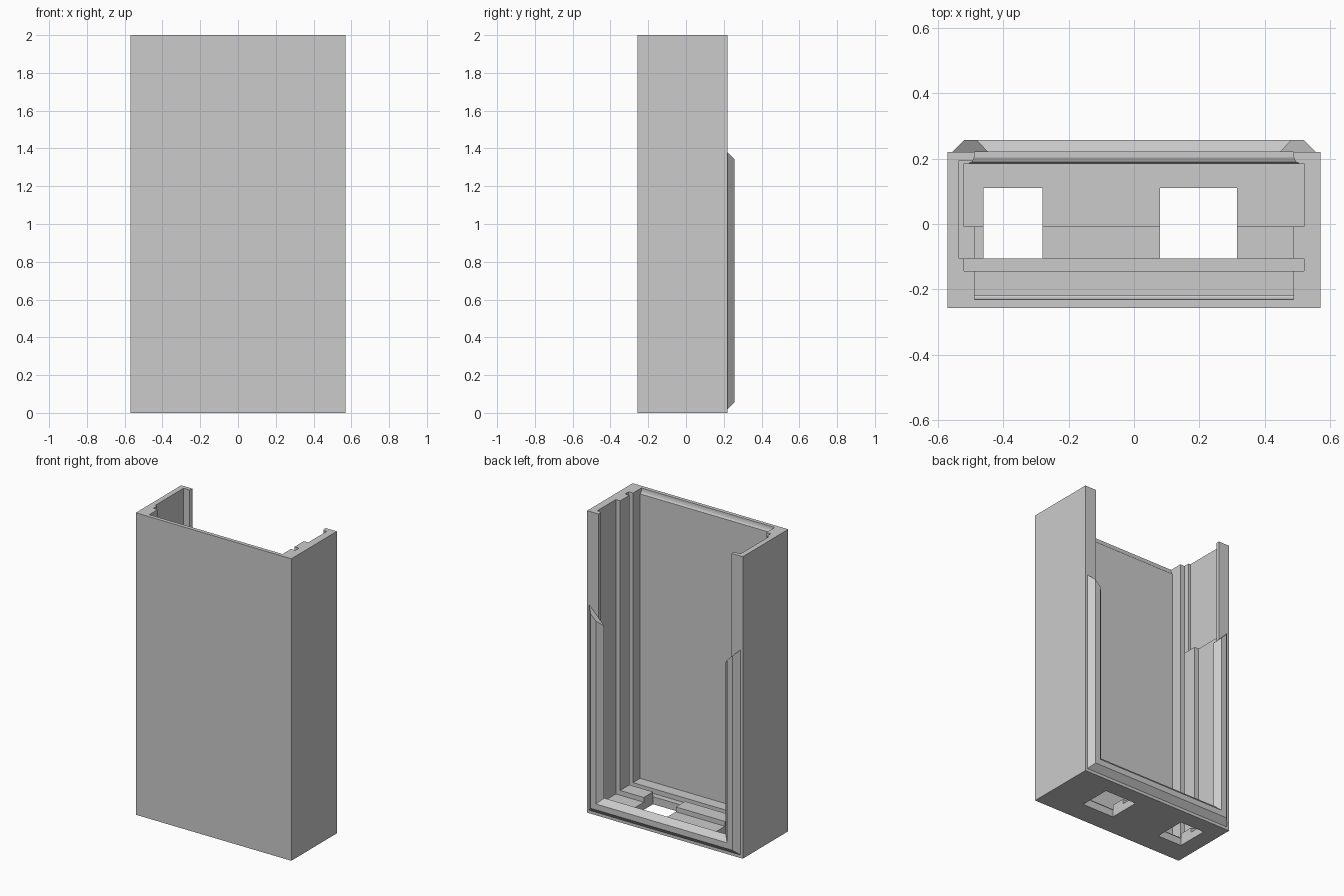
import bpy, bmesh, math

cube = bpy.data.objects.get("Cube")
if cube:
    bpy.data.objects.remove(cube, do_unlink=True)

HALF, FRONT, BACK, TOP = 0.57, -0.256, 0.22, 2.0
ABOVE = 2.2  # cutters run past the open top

grey = bpy.data.materials.new("light grey")
grey.use_nodes = True
grey.diffuse_color = (0.6, 0.6, 0.6, 1)
grey.node_tree.nodes["Principled BSDF"].inputs["Base Color"].default_value = (0.6, 0.6, 0.6, 1)


def loft(name, rings):
    """Closed solid skinned through equal-length rings, capped at both ends."""
    bm = bmesh.new()
    loops = [[bm.verts.new(p) for p in ring] for ring in rings]
    n = len(loops[0])
    for a, b in zip(loops, loops[1:]):
        for i in range(n):
            j = (i + 1) % n
            bm.faces.new((a[i], a[j], b[j], b[i]))
    bm.faces.new(loops[0])
    bm.faces.new(loops[-1])
    bmesh.ops.recalc_face_normals(bm, faces=bm.faces)
    mesh = bpy.data.meshes.new(name)
    bm.to_mesh(mesh)
    bm.free()
    mesh.materials.append(grey)
    obj = bpy.data.objects.new(name, mesh)
    bpy.context.collection.objects.link(obj)
    return obj


def box(name, x0, x1, y0, y1, z0, z1):
    return loft(name, [[(x0, y, z0), (x1, y, z0), (x1, y, z1), (x0, y, z1)] for y in (y0, y1)])


def cut(target, cutter):
    mod = target.modifiers.new("cut", "BOOLEAN")
    mod.operation, mod.solver, mod.object = "DIFFERENCE", "EXACT", cutter
    bpy.context.view_layer.objects.active = target
    bpy.ops.object.modifier_apply(modifier=mod.name)
    bpy.data.objects.remove(cutter, do_unlink=True)


# Outer shell
shell = box("shell", -HALF, HALF, FRONT, BACK, 0, TOP)

# Stepped cavity: (depth, wall thickness), same steps on both sides and the floor
RIB, SLOT = 0.082, 0.05
steps = [(-0.218, RIB), (-0.143, RIB), (-0.143, SLOT), (-0.105, SLOT), (-0.105, RIB),
         (-0.008, RIB), (-0.008, SLOT), (0.185, SLOT), (0.185, RIB - 0.018),
         (0.19, RIB - 0.006), (0.203, RIB), (0.3, RIB)]
cavity = []
for y, t in steps:
    w = HALF - t
    cavity.append([(-w, y, t), (w, y, t), (w, y, ABOVE), (-w, y, ABOVE)])
cut(shell, loft("cavity_cutter", cavity))

# Upper side recess
cut(shell, box("recess_cutter", -0.535, 0, -0.105, 0.194, 1.36, ABOVE))

# Two windows through the floor
for x0, x1 in ((-0.46, -0.28), (0.08, 0.315)):
    cut(shell, box("window_cutter", x0, x1, -0.105, 0.11, -0.1, 0.3))

# Rounded inner lip along the top of the front wall
W = HALF - RIB
lip = [(-0.2, ABOVE), (-0.231, ABOVE), (-0.231, TOP)]
lip += [(-0.231 + 0.014 * (1 - math.cos(a)), TOP - 0.035 * math.sin(a))
        for a in (math.pi / 8 * k for k in range(1, 5))]
lip.append((-0.2, TOP - 0.035))
cut(shell, loft("lip_cutter", [[(x, y, z) for y, z in lip] for x in (-W, W)]))

# Raised U-shaped rear trim with chamfered section and mitred upper ends
section = [(0, BACK), (0.036, 0.256), (0.075, 0.256), (0.11, BACK)]
path = [(-0.555, 1.38, 1, -1), (-0.555, 0.02, 1, 1), (0.555, 0.02, -1, 1), (0.555, 1.38, -1, -1)]
loft("rear_trim", [[(x + dx * i, y, z + dz * i) for i, y in section] for x, z, dx, dz in path])
